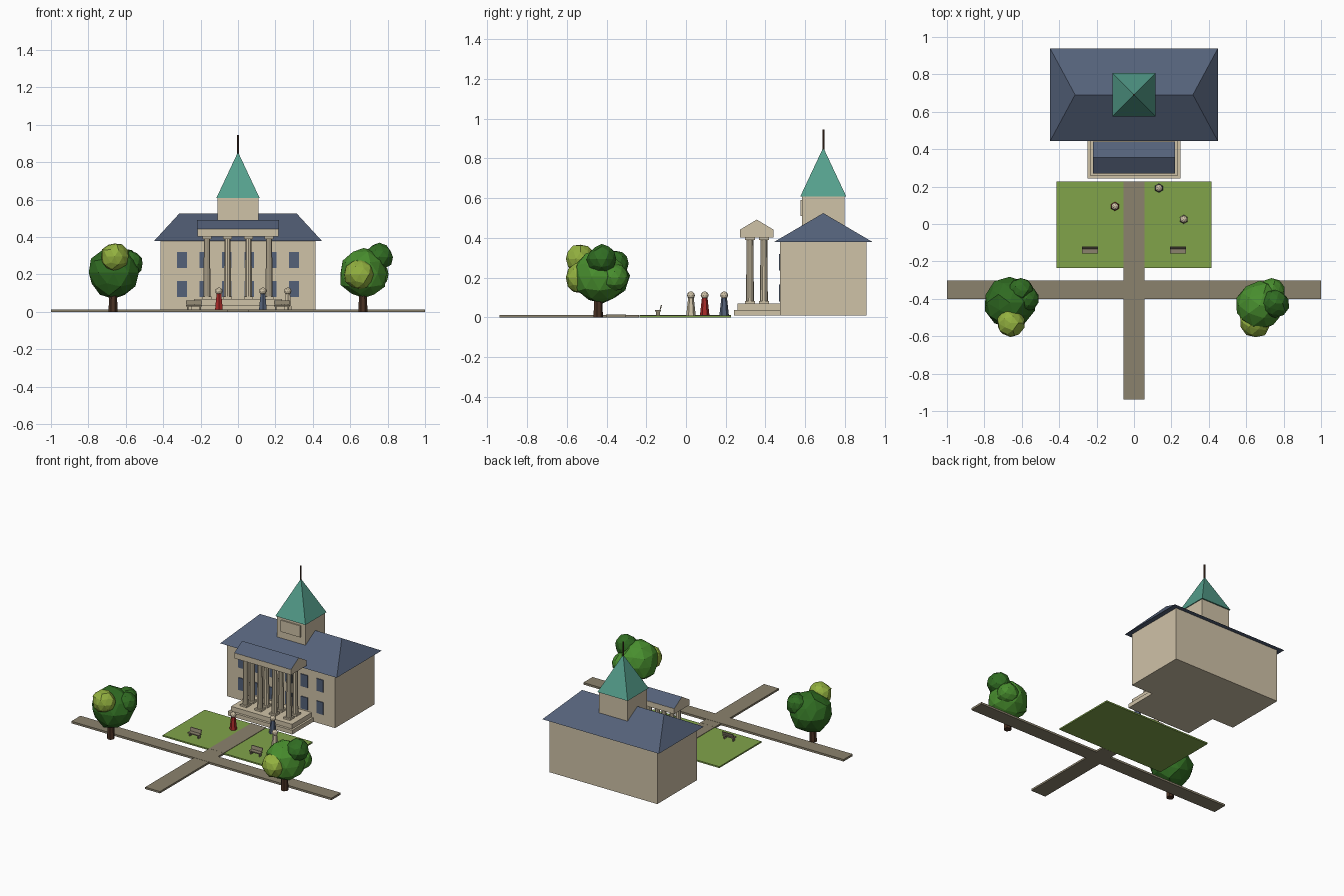
import bpy, bmesh, random
from mathutils import Vector

if "Cube" in bpy.data.objects:
    bpy.data.objects.remove(bpy.data.objects["Cube"], do_unlink=True)
random.seed(4)


def material(name, r, g, b):
    m = bpy.data.materials.new(name)
    m.use_nodes = True
    c = [((v / 255 + 0.055) / 1.055) ** 2.4 for v in (r, g, b)] + [1]
    m.diffuse_color = c
    m.node_tree.nodes["Principled BSDF"].inputs["Base Color"].default_value = c
    return m


cream = material("cream stone", 207, 194, 167)
slate = material("slate blue", 84, 97, 121)
teal = material("copper teal", 85, 160, 141)
paving = material("paving", 139, 130, 109)
grass = material("lawn green", 129, 163, 74)
bark = material("bark brown", 74, 50, 36)
leaf_dark = material("dark leaf", 48, 108, 34)
leaf_mid = material("mid leaf", 72, 142, 46)
leaf_light = material("light leaf", 148, 178, 64)
red = material("red cloth", 168, 42, 40)


def finish(name, bm, *mats):
    bmesh.ops.remove_doubles(bm, verts=bm.verts, dist=0.0001)
    bmesh.ops.recalc_face_normals(bm, faces=bm.faces)
    mesh = bpy.data.meshes.new(name)
    bm.to_mesh(mesh)
    bm.free()
    for m in mats:
        mesh.materials.append(m)
    ob = bpy.data.objects.new(name, mesh)
    bpy.context.collection.objects.link(ob)
    return ob


def loft(name, x, y, z0, z1, base, mat, top=None):
    """Rectangular block; the top may shrink to a ridge or a point."""
    bm = bmesh.new()
    top = base if top is None else top
    rings = []
    for z, (hx, hy) in ((z0, base), (z1, top)):
        rings.append([bm.verts.new((x + sx * hx, y + sy * hy, z))
                      for sx, sy in ((-1, -1), (1, -1), (1, 1), (-1, 1))])
    lo, hi = rings
    bm.faces.new(lo[::-1])
    for i in range(4):
        j = (i + 1) % 4
        bm.faces.new((lo[i], lo[j], hi[j], hi[i]))
    if min(top) > 0:
        bm.faces.new(hi)
    return finish(name, bm, mat)


def cone(name, x, y, z0, z1, r0, r1, mat, sides):
    bm = bmesh.new()
    bmesh.ops.create_cone(bm, cap_ends=True, segments=sides, radius1=r0,
                          radius2=r1, depth=z1 - z0)
    bmesh.ops.translate(bm, verts=bm.verts, vec=(x, y, (z0 + z1) / 2))
    return finish(name, bm, mat)


def blob(name, centre, radius, mat, rough=0.0, detail=2):
    bm = bmesh.new()
    bmesh.ops.create_icosphere(bm, subdivisions=detail, radius=radius)
    for v in bm.verts:
        v.co = v.co * random.uniform(1 - rough, 1 + rough) + Vector(centre)
    return finish(name, bm, mat)


# Ground
loft("lawn", 0, -0.004, 0, 0.01, (0.415, 0.231), grass)
loft("cross_path", 0, -0.352, 0, 0.014, (1, 0.05), paving)
loft("front_path", 0, -0.587, 0, 0.013, (0.057, 0.351), paving)
loft("lawn_path", 0, -0.004, 0.005, 0.013, (0.057, 0.231), paving)

# Hall, hipped roof and tower
MID = 0.691
loft("hall_walls", 0, MID, 0.01, 0.38, (0.415, 0.217), cream)
loft("hipped_roof", 0, MID, 0.38, 0.525, (0.448, 0.247), slate, (0.315, 0))
loft("tower", 0, MID, 0.4, 0.61, (0.11, 0.107), cream)
loft("tower_panel", 0, 0.58, 0.51, 0.59, (0.075, 0.004), cream)
loft("spire", 0, MID, 0.608, 0.855, (0.116, 0.116), teal, (0, 0))
cone("finial", 0, MID, 0.84, 0.945, 0.005, 0.005, bark, 6)

# Front windows in two rows
for i in range(6):
    for z in (0.08, 0.235):
        loft("window", -0.3 + i * 0.12, 0.472, z, z + 0.085, (0.026, 0.004), slate)

# Portico
loft("lower_step", 0, 0.362, 0.01, 0.038, (0.248, 0.12), cream)
loft("upper_step", 0, 0.367, 0.038, 0.07, (0.234, 0.108), cream)
for x in (-0.166, -0.056, 0.056, 0.166):
    for y in (0.322, 0.392):
        loft("column_base", x, y, 0.07, 0.082, (0.025, 0.025), cream)
        cone("column", x, y, 0.08, 0.395, 0.02, 0.017, cream, 10)
        loft("column_capital", x, y, 0.39, 0.405, (0.025, 0.025), cream)
loft("entablature", 0, 0.356, 0.403, 0.442, (0.217, 0.084), cream)
gable = loft("portico_roof", 0, 0.356, 0.441, 0.492, (0.218, 0.085), cream, (0.218, 0))
gable.data.materials.append(slate)
for p in gable.data.polygons:
    p.material_index = int(p.normal.z > 0.1)

# Benches
for x in (-0.235, 0.235):
    loft("bench_seat", x, -0.142, 0.03, 0.037, (0.042, 0.015), paving)
    back = loft("bench_back", x, -0.13, 0.04, 0.062, (0.042, 0.003), paving)
    for v in back.data.vertices:
        v.co.y += (v.co.z - 0.04) * 0.3
    for side in (-1, 1):
        loft("bench_leg", x + side * 0.034, -0.14, 0.01, 0.032, (0.004, 0.01), paving)

# Visitors
for x, y, cloth in ((-0.102, 0.094, red), (0.133, 0.192, slate), (0.266, 0.025, cream)):
    cone("visitor_body", x, y, 0.01, 0.1, 0.024, 0.014, cloth, 6)
    blob("visitor_head", (x, y, 0.111), 0.02, cream)

# Trees: trunk, main crown and smaller leaf clumps
trees = {
    -0.668: [((-0.665, -0.42, 0.21), 0.135, leaf_dark),
             ((-0.66, -0.53, 0.295), 0.075, leaf_light),
             ((-0.575, -0.4, 0.255), 0.07, leaf_dark),
             ((-0.605, -0.355, 0.27), 0.068, leaf_dark)],
    0.668: [((0.672, -0.435, 0.205), 0.13, leaf_mid),
            ((0.65, -0.525, 0.2), 0.082, leaf_light),
            ((0.755, -0.425, 0.293), 0.073, leaf_dark),
            ((0.735, -0.36, 0.2), 0.07, leaf_mid)],
}
for x, clumps in trees.items():
    cone("trunk", x, -0.443, 0, 0.13, 0.025, 0.02, bark, 7)
    for centre, radius, mat in clumps:
        blob("leaf_clump", centre, radius, mat, 0.06)
